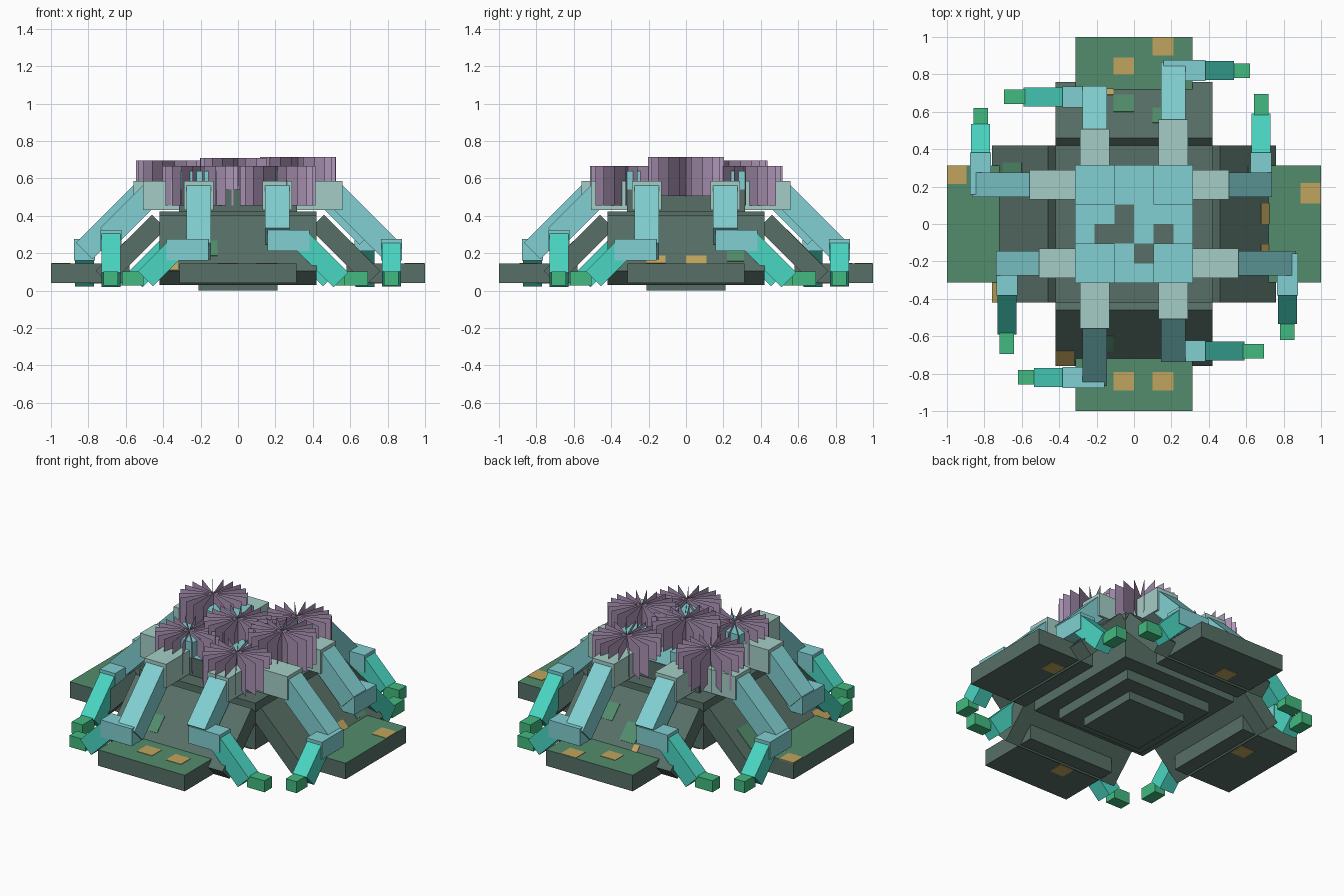
import bpy, bmesh, math
from mathutils import Matrix, Vector

cube = bpy.data.objects.get("Cube")
if cube:
    bpy.data.objects.remove(cube, do_unlink=True)


def material(name, rgb):
    lin = [((c / 255 + 0.055) / 1.055) ** 2.4 for c in rgb] + [1.0]
    m = bpy.data.materials.new(name)
    m.use_nodes = True
    m.diffuse_color = lin
    m.node_tree.nodes["Principled BSDF"].inputs["Base Color"].default_value = lin
    return m


STONE = material("grey green", (87, 111, 102))
MOSS = material("moss green", (82, 140, 108))
OCHRE = material("ochre", (192, 165, 94))
TEAL = material("pale teal", (130, 208, 210))
PALE = material("pale grey teal", (165, 206, 198))
TURQ = material("turquoise", (74, 214, 194))
GREEN = material("leaf green", (66, 186, 128))
PURPLE = material("dusty purple", (176, 152, 186))


def finish(name, bm, mats):
    me = bpy.data.meshes.new(name)
    bm.normal_update()
    bm.to_mesh(me)
    bm.free()
    for m in mats:
        me.materials.append(m)
    ob = bpy.data.objects.new(name, me)
    bpy.context.scene.collection.objects.link(ob)
    return ob


def box(name, xr, yr, zr, mat, frame=Matrix(), top=None):
    """Box from ranges, placed by a frame; an optional second colour on top."""
    bm = bmesh.new()
    lo = Vector((min(xr), min(yr), min(zr)))
    hi = Vector((max(xr), max(yr), max(zr)))
    bmesh.ops.create_cube(bm, size=1)
    bm.transform(Matrix.Translation((lo + hi) / 2) @ Matrix.Diagonal((*(hi - lo), 1)))
    bm.normal_update()
    if top:
        for f in bm.faces:
            f.material_index = int(f.normal.z > 0.9)
    bm.transform(frame)
    return finish(name, bm, [mat, top] if top else [mat])


def turn(deg):
    return Matrix.Rotation(math.radians(deg), 4, "Z")


def slope(x, y, z, heading=0):
    """Frame whose x axis runs 45 degrees down along the heading."""
    return (Matrix.Translation((x, y, z)) @ turn(heading)
            @ Matrix.Rotation(math.radians(45), 4, "Y"))


# Stepped core
for name, h, z0, z1 in (("core_base", 0.21, 0, 0.3), ("core_tower", 0.316, 0.055, 0.54),
                        ("core_body", 0.42, 0.12, 0.424)):
    box(name, (-h, h), (-h, h), (z0, z1), STONE)

# Painted crown: a 6 x 6 cell sheet with a few cells left open
bm = bmesh.new()
u = 0.316 / 3
OPEN = {(2, 3), (1, 2), (2, 2), (3, 1), (4, 2)}
for i in range(6):
    for j in range(6):
        if (i, j) not in OPEN:
            x, y = (i - 3) * u, (j - 3) * u
            bm.faces.new([bm.verts.new((x + a * u, y + b * u, 0.544))
                          for a, b in ((0, 0), (1, 0), (1, 1), (0, 1))])
bmesh.ops.remove_doubles(bm, verts=bm.verts, dist=1e-4)
finish("crown_sheet", bm, [TEAL])

# Shoulder blocks
for sx in (-1, 1):
    for sy in (-1, 1):
        box("shoulder_block", (sx * 0.105, sx * 0.316), (sy * 0.105, sy * 0.316),
            (0.43, 0.64), TEAL)

# Patches per side: (r0, r1, t0, t1), r outward and t sideways
FOOT_SPOTS = {
    "east": [(0.89, 0.998, 0.11, 0.22)],
    "north": [(0.80, 0.89, 0, 0.11), (0.90, 0.998, -0.21, -0.10)],
    "west": [(0.895, 0.998, -0.314, -0.215)],
    "south": [(0.79, 0.89, -0.11, 0), (0.79, 0.89, 0.10, 0.21)],
}
ROOT_SPOTS = {
    "east": [(0.68, 0.73, 0, 0.11, OCHRE), (0.68, 0.72, -0.21, -0.11, OCHRE),
             (0.61, 0.71, 0.22, 0.31, MOSS)],
    "north": [(0.69, 0.73, 0.11, 0.15, OCHRE), (0.60, 0.69, 0, 0.11, MOSS),
              (0.54, 0.62, -0.21, -0.10, MOSS)],
    "west": [(0.70, 0.758, 0.30, 0.418, OCHRE), (0.60, 0.70, -0.33, -0.22, MOSS)],
    "south": [(0.68, 0.758, -0.418, -0.32, OCHRE), (0.60, 0.68, -0.20, -0.11, MOSS)],
}
UNDER_SPOT = {"east": 0.15, "north": 0.08, "west": -0.11, "south": -0.07}

# Arms: sideways sign, shoulder reach, slope start, slope length, wrist centre,
# wrist top, forearm length, hand start and end
ARMS = {
    "long": (-1, 0.56, 0.54, 0.46, 0.82, 0.275, 0.24, 0.505, 0.62),
    "short": (1, 0.508, 0.49, 0.35, 0.68, 0.325, 0.318, 0.57, 0.695),
}

for k, side in enumerate(("east", "north", "west", "south")):
    F = turn(90 * k)
    # Sloping root and flat foot
    R = F @ slope(0.46, 0, 0.405)
    box("root_" + side, (0, 0.424), (-0.42, 0.42), (-0.105, 0), STONE, R)
    box("foot_" + side, (0.58, 1), (-0.314, 0.314), (0.04, 0.145), STONE, F, MOSS)
    for r0, r1, t0, t1 in FOOT_SPOTS[side]:
        box("foot_patch_" + side, (r0, r1), (t0, t1), (0.142, 0.148), OCHRE, F)
    for r0, r1, t0, t1, m in ROOT_SPOTS[side]:
        c = math.sqrt(2)
        box("root_patch_" + side, ((r0 - 0.46) * c, (r1 - 0.46) * c), (t0, t1),
            (-0.003, 0.003), m, R)
    t = UNDER_SPOT[side]
    box("under_patch_" + side, (0.70, 0.80), (t - 0.05, t + 0.05), (0.037, 0.043), OCHRE, F)

    # Pair of jointed arms bending away from each other
    for kind, (s, reach, start, length, wrist, wz, fore, h0, h1) in ARMS.items():
        tag = "_" + kind + "_" + side
        box("upper_arm" + tag, (0.30, reach), (s * 0.13, s * 0.288), (0.43, 0.585), PALE, F)
        box("middle_arm" + tag, (0, length), (s * 0.145, s * 0.275), (-0.125, 0), TEAL,
            F @ slope(start, 0, 0.581))
        box("wrist" + tag, (wrist - 0.056, wrist + 0.056), (s * 0.157, s * 0.383),
            (wz - 0.113, wz), TEAL, F)
        box("forearm" + tag, (0, fore), (-0.051, 0.051), (-0.112, 0), TURQ,
            F @ slope(wrist, s * 0.365, wz - 0.003, 90 * s))
        box("hand" + tag, (wrist - 0.039, wrist + 0.039), (s * h0, s * h1),
            (0.028, 0.103), GREEN, F)

# Flower tufts: thin upright sheets crossing at a centre
TUFTS = [(-0.34, 0.23, 0.485, 0.695), (0.21, 0.31, 0.455, 0.665), (-0.2, -0.22, 0.455, 0.665),
         (0.32, 0, 0.505, 0.715), (0, 0, 0.56, 0.71), (0.21, -0.31, 0.455, 0.665)]
SHEETS = 10
for n, (x, y, z0, z1) in enumerate(TUFTS):
    bm = bmesh.new()
    for i in range(SHEETS):
        a = math.pi * i / SHEETS + 0.05 * n
        dx, dy = 0.205 * math.cos(a), 0.205 * math.sin(a)
        bm.faces.new([bm.verts.new((x + q * dx, y + q * dy, z))
                      for q, z in ((-1, z0), (1, z0), (1, z1), (-1, z1))])
    finish("flower_tuft", bm, [PURPLE])
